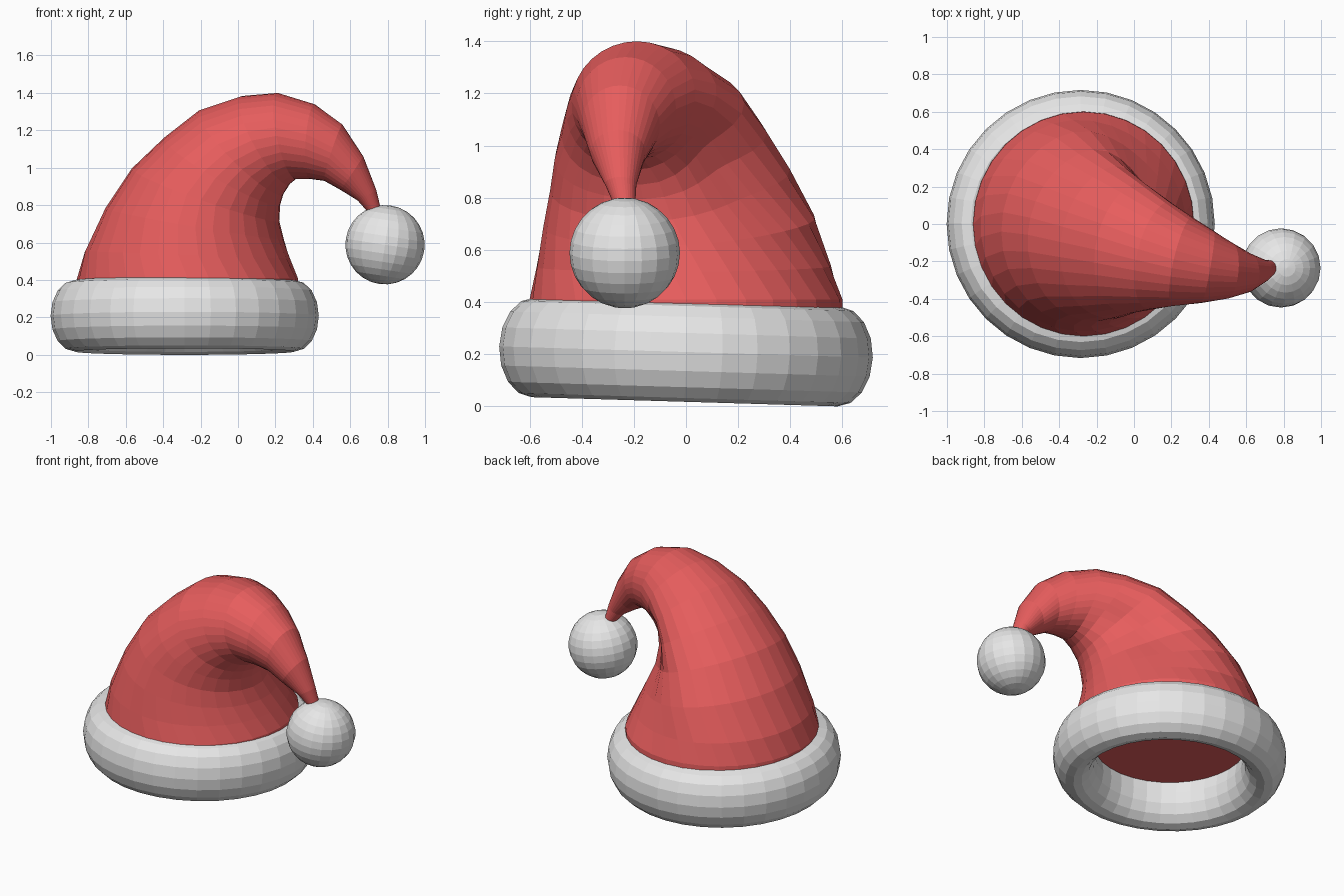
import bpy, bmesh
from math import sin, cos, pi, radians
from mathutils import Vector, Matrix

if "Cube" in bpy.data.objects:
    bpy.data.objects.remove(bpy.data.objects["Cube"], do_unlink=True)

SEGMENTS = 32
TURNS = [2 * pi * i / SEGMENTS for i in range(SEGMENTS)]


def make_material(name, colour):
    mat = bpy.data.materials.new(name)
    mat.use_nodes = True
    mat.diffuse_color = colour
    mat.node_tree.nodes["Principled BSDF"].inputs["Base Color"].default_value = colour
    return mat


def finish(name, bm, mat):
    bmesh.ops.recalc_face_normals(bm, faces=bm.faces[:])
    mesh = bpy.data.meshes.new(name)
    bm.to_mesh(mesh)
    bm.free()
    mesh.materials.append(mat)
    obj = bpy.data.objects.new(name, mesh)
    bpy.context.collection.objects.link(obj)
    return obj


def skin(bm, loops, closed=False):
    """Bridge consecutive vertex loops with quads."""
    pairs = list(zip(loops, loops[1:]))
    if closed:
        pairs.append((loops[-1], loops[0]))
    for a, b in pairs:
        for i in range(len(a)):
            j = (i + 1) % len(a)
            bm.faces.new((a[i], a[j], b[j], b[i]))


def dented(t, dent):
    """Flatten the side of a ring that faces the back of the fold."""
    return 1 - dent * sin(1.5 * (t - pi / 3)) ** 2 if pi / 3 < t < pi else 1


red = make_material("red felt", (0.8, 0.11, 0.11, 1))
white = make_material("white fur", (0.8, 0.8, 0.8, 1))

# Hat cone: rings along a drooping spine
# (centre x, y, z, radius in the bend, sideways radius, pitch, heading, dent)
rings = [
    (-0.27, 0, 0.29, 0.595, 0.605, 0, 0, 0),
    (-0.27, 0, 0.41, 0.59, 0.6, 0, 0, 0),
    (-0.27, -0.005, 0.535, 0.55, 0.57, 2, 5, 0.04),
    (-0.23, -0.02, 0.7, 0.485, 0.53, 10, 10, 0.12),
    (-0.17, -0.055, 0.855, 0.42, 0.47, 20, 13, 0.22),
    (-0.08, -0.09, 0.98, 0.36, 0.42, 31, 14, 0.3),
    (0.02, -0.12, 1.08, 0.32, 0.365, 46, 14, 0.3),
    (0.145, -0.165, 1.145, 0.27, 0.3, 62, 14, 0.15),
    (0.26, -0.2, 1.17, 0.235, 0.245, 78, 13, 0.03),
    (0.395, -0.23, 1.14, 0.2, 0.195, 94, 10, 0),
    (0.51, -0.25, 1.08, 0.158, 0.15, 108, 5, 0),
    (0.61, -0.26, 0.97, 0.108, 0.105, 124, 0, 0),
    (0.69, -0.25, 0.852, 0.057, 0.06, 151, 0, 0),
    (0.73, -0.235, 0.77, 0.035, 0.04, 165, 0, 0),
]
bm = bmesh.new()
loops = []
for x, y, z, depth, width, pitch, heading, dent in rings:
    p, h = radians(pitch), radians(heading)
    u = Vector((-cos(h) * cos(p), sin(h) * cos(p), sin(p))) * depth
    v = Vector((sin(h), cos(h), 0)) * width
    loops.append([bm.verts.new(Vector((x, y, z)) + (u * cos(t) + v * sin(t)) * dented(t, dent))
                  for t in TURNS])
skin(bm, loops)
bm.faces.new(loops[0])
bm.faces.new(loops[-1])
finish("hat_cone", bm, red)

# Fur brim: tall oval ring, tipped slightly
PROFILE = 16
bm = bmesh.new()
loops = []
for t in TURNS:
    loop = []
    for k in range(PROFILE):
        a = 2 * pi * k / PROFILE
        r = 0.587 + 0.13 * cos(a)
        loop.append(bm.verts.new((r * cos(t), r * sin(t), 0.191 * sin(a))))
    loops.append(loop)
skin(bm, loops, closed=True)
brim = finish("fur_brim", bm, white)
brim.location = (-0.285, 0, 0.208)
brim.rotation_euler = (-0.03, 0, 0)

# Pompom at the tip
bm = bmesh.new()
bmesh.ops.create_uvsphere(bm, u_segments=20, v_segments=14, radius=0.212,
                          matrix=Matrix.Rotation(0.15, 4, "Y"))
pompom = finish("pompom", bm, white)
pompom.location = (0.786, -0.235, 0.588)
